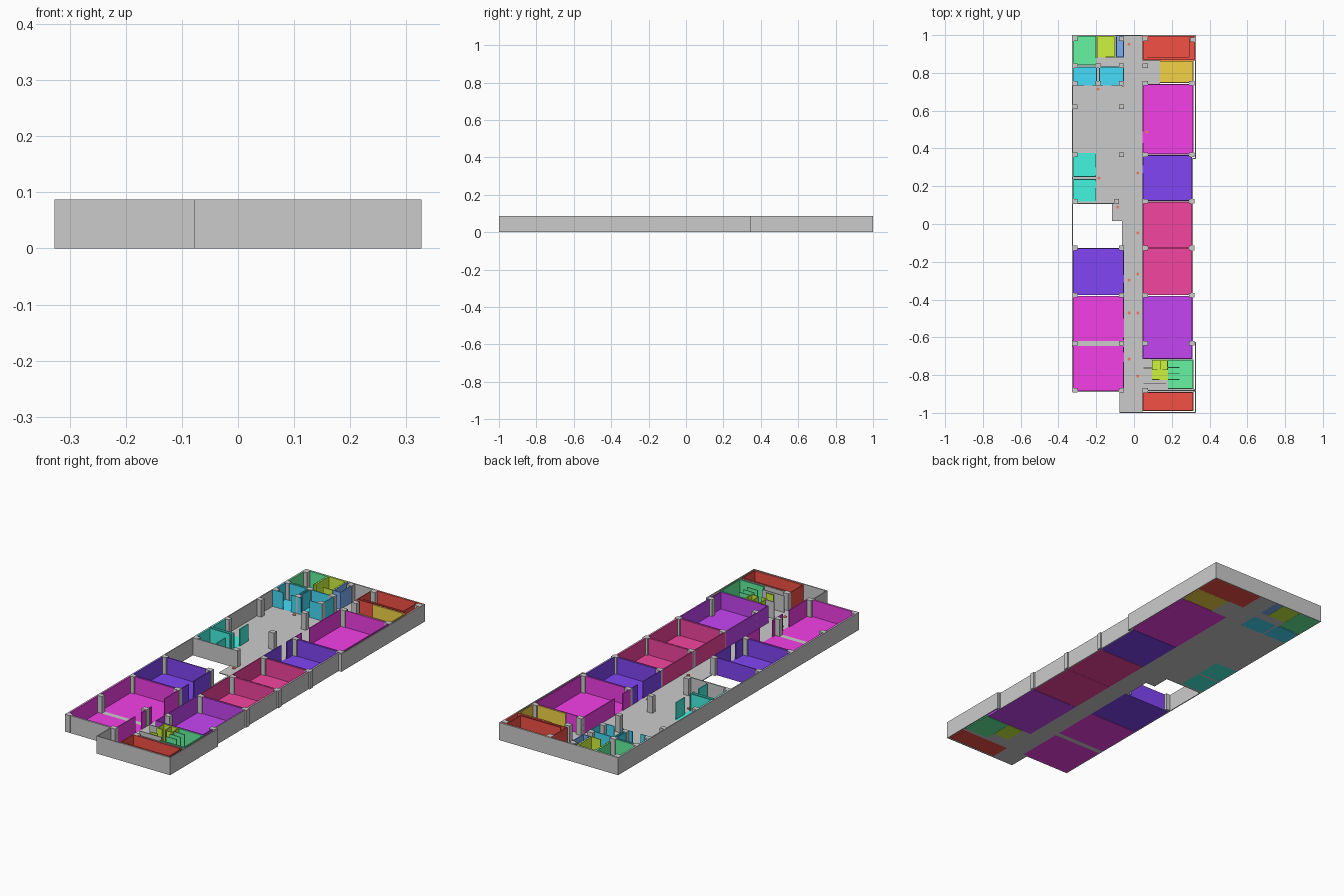
import bpy, bmesh, math

if "Cube" in bpy.data.objects:
    bpy.data.objects.remove(bpy.data.objects["Cube"])

H, T, F = 0.087, 0.005, 0.004   # wall height, wall thickness, floor thickness
COLORS = {
    "red": (.9, .08, .06), "magenta": (.9, .05, .8), "blue": (.22, .06, .9),
    "crimson": (.9, .06, .35), "purple": (.56, .06, .9), "green": (.13, .9, .35),
    "lime": (.62, .9, .05), "cyan": (.06, .72, .95), "teal": (.06, .9, .75),
    "orange": (.9, .65, .06), "azure": (.2, .42, .9), "marker": (.9, .2, .12)}
MATS = {}


def material(key):
    if key not in MATS:
        MATS[key] = bpy.data.materials.new(key)
        MATS[key].diffuse_color = (*COLORS[key], 1)
    return MATS[key]


def boxes(name, items, color=None):
    """One object made of axis-aligned boxes (x0, x1, y0, y1, z0, z1)."""
    bm = bmesh.new()
    for x0, x1, y0, y1, z0, z1 in items:
        vs = bmesh.ops.create_cube(bm, size=1)["verts"]
        for v in vs:
            v.co = (x1 if v.co.x > 0 else x0, y1 if v.co.y > 0 else y0, z1 if v.co.z > 0 else z0)
    me = bpy.data.meshes.new(name)
    bm.to_mesh(me)
    bm.free()
    ob = bpy.data.objects.new(name, me)
    bpy.context.collection.objects.link(ob)
    if color:
        me.materials.append(material(color))
    return ob


def spans(a, b, gap):
    return [(a, gap[0]), (gap[1], b)] if gap else [(a, b)]


def room(name, color, x0, x1, y0, y1, sides="NSEW", gaps={}, extra=()):
    """Open-topped room: floor, walls on the listed sides, door gaps per side."""
    items = [(x0, x1, y0, y1, 0, F)]
    for s in sides:
        if s in "NS":
            w0 = y1 - T if s == "N" else y0
            items += [(a, b, w0, w0 + T, F, H) for a, b in spans(x0, x1, gaps.get(s))]
        else:
            w0 = x1 - T if s == "E" else x0
            items += [(w0, w0 + T, a, b, F, H) for a, b in spans(y0 + T, y1 - T, gaps.get(s))]
    items += [(a, b, c, d, F, H) for a, b, c, d in extra]
    boxes(name, items, color)


L, LC, RC, R1, R2 = -0.322, -0.053, 0.046, 0.307, 0.322

# Rooms along the right side
room("stair_north", "red", RC, R2, 0.866, 0.995,
     extra=[(0.29, 0.294, 0.885, 0.985), (0.07, 0.29, 0.881, 0.885)])
room("store", "orange", 0.137, R2 - .006, 0.746, 0.865, "SEN")
room("large_room_right", "magenta", RC, R2 - .006, 0.367, 0.742, gaps={"W": (0.43, 0.49)})
room("blue_room_right", "blue", RC, R1, 0.121, 0.365, gaps={"W": (0.27, 0.31)})
room("crimson_room_a", "crimson", RC, R1, -0.127, 0.118)
room("crimson_room_b", "crimson", RC, R1, -0.377, -0.128)
room("purple_room", "purple", RC, R1 + .003, -0.715, -0.38)
room("stair_south", "red", RC, R2 - .006, -0.99, -0.89)

# Rooms along the left side
room("blue_room_left", "blue", L, LC, -0.377, -0.128, gaps={"E": (-0.31, -0.27)})
room("magenta_room_a", "magenta", L, LC, -0.62, -0.38, "NEW", {"E": (-0.6, -0.5)})
room("magenta_room_b", "magenta", L, LC, -0.885, -0.645, "SEW", {"E": (-0.73, -0.68)})
room("teal_room_a", "teal", L, -0.2, 0.25, 0.375, "SEW", {"E": (0.26, 0.3)})
room("teal_room_b", "teal", L, -0.2, 0.12, 0.238, "NEW", {"E": (0.19, 0.225)})
room("cyan_room_a", "cyan", L, -0.195, 0.732, 0.834, gaps={"S": (-0.265, -0.22)})
room("cyan_room_b", "cyan", -0.186, LC, 0.732, 0.834, gaps={"S": (-0.165, -0.12)})

# Washrooms
room("washroom_north_a", "green", L, -0.2, 0.84, 0.995, gaps={"E": (0.846, 0.88)})
room("washroom_north_b", "lime", -0.199, -0.097, 0.882, 0.995, gaps={"S": (-0.19, -0.15)})
room("service_closet", "azure", -0.096, LC, 0.882, 0.995, "SEW")
room("washroom_south_a", "green", 0.181, R2 - .006, -0.873, -0.718, "NES",
     extra=[(0.181, 0.24, y, y + .004) for y in (-0.825, -0.795, -0.762)])
room("washroom_south_b", "lime", 0.095, 0.18, -0.825, -0.718, "N",
     extra=[(0.095, 0.099, -0.77, -0.723), (0.137, 0.141, -0.77, -0.723),
            (0.176, 0.18, -0.77, -0.723), (0.095, 0.125, -0.774, -0.77),
            (0.15, 0.18, -0.774, -0.77), (0.095, 0.135, -0.825, -0.821)])
boxes("washroom_partitions", [(0.05, 0.095, -0.765, -0.761, F, H), (0.05, 0.17, -0.845, -0.841, F, H),
                              (0.05, R2, -0.884, -0.88, F, H)])

# Grey floor: corridor, hall and the strips between rooms
boxes("corridor_floor", [(x0, x1, y0, y1, 0, F) for x0, x1, y0, y1 in (
    (LC, RC, -0.995, 0.995), (-0.063, LC, -0.127, 0.73), (-0.116, -0.063, 0.015, 0.106),
    (-0.2, -0.063, 0.106, 0.732), (L, -0.2, 0.375, 0.732), (-0.2, LC, 0.834, 0.882),
    (RC, 0.137, 0.742, 0.866), (RC, 0.095, -0.89, -0.715), (0.095, 0.181, -0.89, -0.825),
    (0.181, R2, -0.89, -0.873), (L, LC, -0.645, -0.62), (-0.078, LC, -0.995, -0.885),
    (-0.195, -0.186, 0.732, 0.834), (L, -0.2, 0.238, 0.25), (L, -0.2, 0.106, 0.12))])

# Outer walls following the stepped outline
E = 0.327
boxes("outer_wall", [(*w, 0, H) for w in (
    (-E, L, -0.89, 1), (L, E, 0.995, 1), (R2, E, 0.345, 0.995), (R1, R2, 0.345, 0.35),
    (R1, R1 + T, -0.625, 0.345), (R1, E, -0.63, -0.625), (R2, E, -1, -0.63),
    (-0.078, R2, -1, -0.995), (-0.078, -0.073, -0.995, -0.89), (L, LC, -0.89, -0.885))])
boxes("void_wall", [(L, -0.08, 0.106, 0.112, 0, H)])

# Structural columns on the building grid
ROWS = (0.745, 0.62, 0.367, 0.12, -0.127, -0.378, -0.632, -0.88)
cols = []
for y in ROWS:
    for x in (-0.312, -0.066, 0.06, 0.305):
        if (x == -0.066 and y == 0.12) or (x > 0.2 and y in (0.62, -0.88)) or (x == 0.06 and y == 0.62):
            continue
        cols.append((x, y))
cols += [(x, y) for x in (-0.312, -0.066, 0.06) for y in (0.98, 0.838)]
cols += [(-0.19, 0.745), (-0.19, 0.838), (0.31, 0.975), (-0.093, 0.12)]
boxes("columns", [(x - .014, x + .014, y - .012, y + .012, 0.001, H + .0003) for x, y in cols])

# Small round door markers on the floor
MARKS = ((-.026, .952), (-.19, .714), (.068, .487), (-.185, .243), (-.086, .09), (.02, .27), (.02, -.047),
         (.02, -.265), (-.026, -.297), (-.026, -.471), (.02, -.471), (-.026, -.715), (.02, -.806))
bm = bmesh.new()
for x, y in MARKS:
    vs = bmesh.ops.create_cone(bm, cap_ends=True, segments=12, radius1=.008, radius2=.008, depth=.003)["verts"]
    bmesh.ops.translate(bm, verts=vs, vec=(x, y, F + .0015))
me = bpy.data.meshes.new("door_markers")
bm.to_mesh(me)
bm.free()
me.materials.append(material("marker"))
bpy.context.collection.objects.link(bpy.data.objects.new("door_markers", me))

for m in bpy.data.materials:
    if m.users and not m.is_grease_pencil:
        m.use_nodes = True
        m.node_tree.nodes["Principled BSDF"].inputs["Base Color"].default_value = m.diffuse_color
